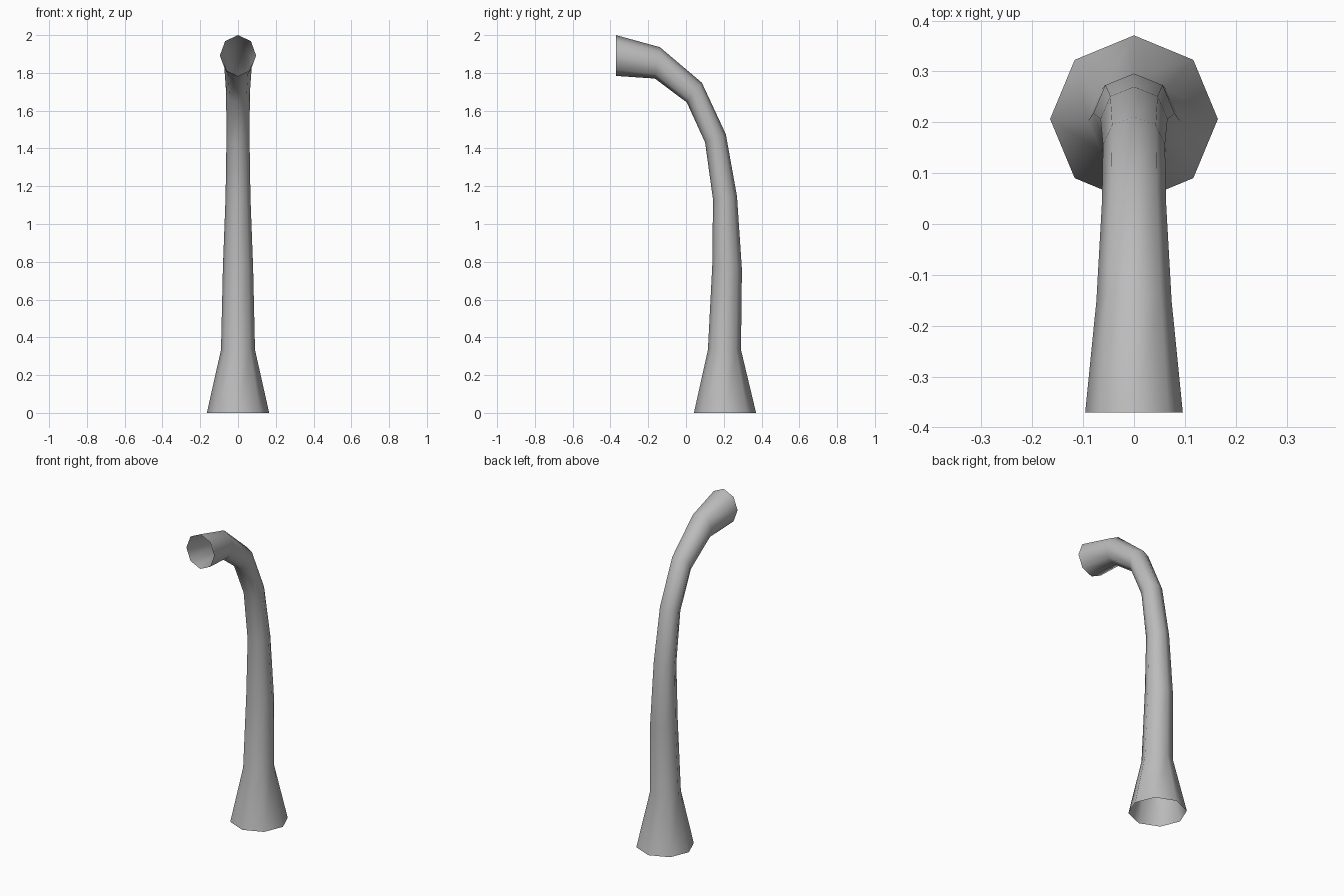
import bpy, bmesh, math

if "Cube" in bpy.data.objects:
    bpy.data.objects.remove(bpy.data.objects["Cube"])

SIDES = 8
# Each ring: inner point (y, z), outer point (y, z), half width in x
RINGS = [
    ((0.042, 0.0), (0.371, 0.0), 0.165),
    ((0.116, 0.334), (0.291, 0.334), 0.090),
    ((0.139, 0.78), (0.296, 0.76), 0.080),
    ((0.143, 1.13), (0.270, 1.146), 0.066),
    ((0.101, 1.432), (0.211, 1.475), 0.061),
    ((0.004, 1.644), (0.084, 1.748), 0.063),
    ((-0.165, 1.770), (-0.138, 1.936), 0.074),
    ((-0.371, 1.784), (-0.371, 2.0), 0.096),
]

grey = bpy.data.materials.new("grey")
grey.diffuse_color = (0.5, 0.5, 0.5, 1)
grey.use_nodes = True
grey.node_tree.nodes["Principled BSDF"].inputs["Base Color"].default_value = grey.diffuse_color

# Open curved tube, lofted through octagonal rings
bm = bmesh.new()
loops = []
for (y0, z0), (y1, z1), rx in RINGS:
    loop = []
    for i in range(SIDES):
        a = 2 * math.pi * i / SIDES
        t = (1 + math.sin(a)) / 2
        loop.append(bm.verts.new((rx * math.cos(a), y0 + (y1 - y0) * t, z0 + (z1 - z0) * t)))
    loops.append(loop)
for low, high in zip(loops, loops[1:]):
    for i in range(SIDES):
        j = (i + 1) % SIDES
        bm.faces.new((low[i], low[j], high[j], high[i])).smooth = True

mesh = bpy.data.meshes.new("curved_pipe")
bm.to_mesh(mesh)
bm.free()
mesh.materials.append(grey)
pipe = bpy.data.objects.new("curved_pipe", mesh)
bpy.context.collection.objects.link(pipe)
